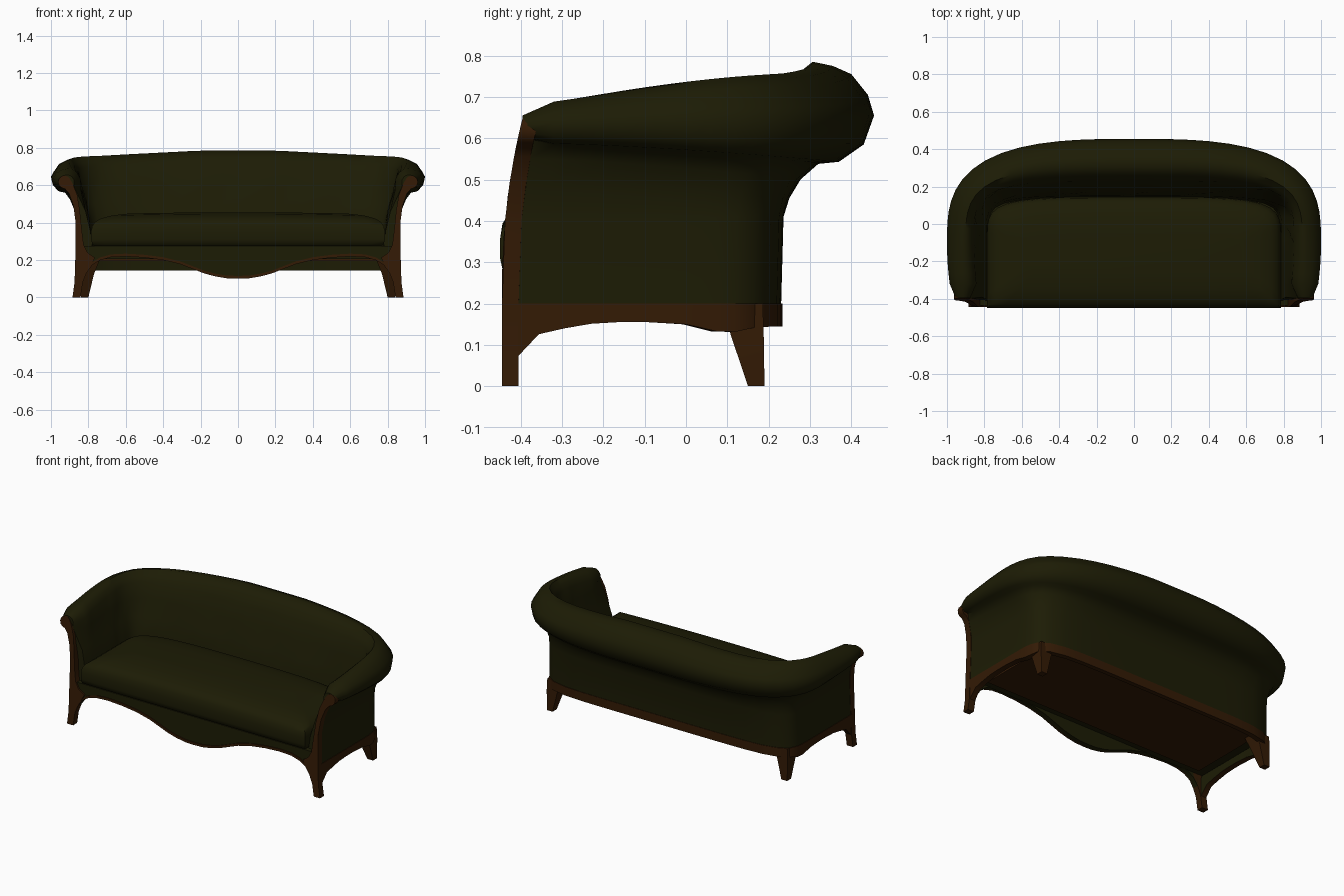
import bpy, bmesh, math

cube = bpy.data.objects.get("Cube")
if cube:
    bpy.data.objects.remove(cube, do_unlink=True)


def material(name, rgb):
    m = bpy.data.materials.new(name)
    m.use_nodes = True
    m.diffuse_color = (*rgb, 1)
    bsdf = next(n for n in m.node_tree.nodes if n.type == 'BSDF_PRINCIPLED')
    bsdf.inputs["Base Color"].default_value = (*rgb, 1)
    bsdf.inputs["Roughness"].default_value = 0.8
    return m


GREEN = material("olive upholstery", (0.0120, 0.0115, 0.0015))
BROWN = material("dark walnut", (0.033, 0.0105, 0.0015))
YC = -0.1      # depth at which the rounded back corners begin
SIDE, CORNER = 5, 16


def build(name, verts, faces, mat, angle=40):
    bm = bmesh.new()
    vs = [bm.verts.new(v) for v in verts]
    for f in faces:
        bm.faces.new([vs[i] for i in f])
    bmesh.ops.recalc_face_normals(bm, faces=bm.faces)
    me = bpy.data.meshes.new(name)
    bm.to_mesh(me)
    bm.free()
    me.materials.append(mat)
    ob = bpy.data.objects.new(name, me)
    bpy.context.scene.collection.objects.link(ob)
    bpy.ops.object.select_all(action='DESELECT')
    ob.select_set(True)
    bpy.context.view_layer.objects.active = ob
    bpy.ops.object.shade_smooth_by_angle(angle=math.radians(angle))
    return ob


def u_curve(w, front, back, n):
    """Plan outline: straight sides and a superellipse back, left to right."""
    half = [(w, front + (YC - front) * k / SIDE) for k in range(SIDE)]
    for k in range(CORNER + 1):
        a = math.pi / 2 * k / CORNER
        c, s = max(math.cos(a), 0), math.sin(a)
        r = (c ** n + s ** n) ** (-1 / n)
        half.append((w * c * r, YC + (back - YC) * s * r))
    return half + [(-x, y) for x, y in reversed(half[:-1])]


def loft(rings, wrap_rings=False, wrap_points=False):
    m, n = len(rings), len(rings[0])
    verts = [p for r in rings for p in r]
    faces = []
    for i in range(m if wrap_rings else m - 1):
        for j in range(n if wrap_points else n - 1):
            a, b, k = i * n, (i + 1) % m * n, (j + 1) % n
            faces.append((a + j, a + k, b + k, b + j))
    return verts, faces


def end_caps(m, n):
    return [tuple(i * n for i in range(m)), tuple(i * n + n - 1 for i in range(m))]


def prism(name, outline, y0, y1, mat, lean=lambda z: 0):
    n = len(outline)
    verts = [(x, y + lean(z), z) for y in (y0, y1) for x, z in outline]
    faces = [tuple(range(n)), tuple(range(n, 2 * n))]
    faces += [(i, (i + 1) % n, n + (i + 1) % n, n + i) for i in range(n)]
    return build(name, verts, faces, mat)


def lerp_table(table, v):
    for (a, p), (b, q) in zip(table, table[1:]):
        if v <= b:
            return p + (q - p) * max(0, (v - a) / (b - a))
    return table[-1][1]


# Upholstered back and arms: half width, back depth, squareness, front z, back z
profile = [
    (.868, .230, 7, .19, .19), (.866, .236, 7, .40, .41), (.875, .25, 6, .48, .455),
    (.90, .277, 5, .55, .50), (.93, .32, 4, .585, .538), (.965, .37, 3.4, .588, .543),
    (.99, .43, 3.1, .605, .585), (1.0, .455, 3.0, .635, .655), (.985, .44, 3.0, .66, .705),
    (.96, .40, 3.1, .674, .755), (.925, .355, 3.3, .68, .775), (.90, .307, 3.5, .675, .785),
    (.875, .265, 3.9, .66, .752), (.855, .23, 4.3, .625, .70), (.84, .203, 4.8, .57, .60),
    (.815, .17, 5, .46, .50), (.79, .15, 5.5, .36, .40), (.775, .135, 6, .24, .24)]
rings = []
for row, (w, back, n, zf, zb) in enumerate(profile):
    front = -.41 + .035 * min(1, max(0, (zf - .3) / .3))
    plan = u_curve(w, front, back, n)
    crown = .028 if zb > .7 else 0      # top line falls off toward the corners
    ring = []
    for i, (x, y) in enumerate(plan):
        t = (y - front) / (back - front)
        ease = t ** 1.5 if zb < zf else 1 - max(0, 1 - t) ** 1.5
        # shallow tufting on the inner faces
        if row in (14, 15) and 4 < i < len(plan) - 5:
            d = .008 * math.sin(i * math.pi / 2 + row * math.pi)
            x, y = x * (1 + d), y + d
        # arm rolls draw in toward the front
        if zf > .58 and y < YC:
            x *= 1 - .022 * ((YC - y) / .27) ** 2
        drop = crown * min(1, max(0, (abs(x) - .2) / .55)) * t
        ring.append((x, y, zf + (zb - zf) * ease - drop))
    # rounded front ends of the arm rolls
    if zf > .56:
        for end, s in ((0, 1), (-1, -1)):
            x, y, z = ring[end]
            ring[end] = (x + (s * .925 - x) * .45, y - .02, z + (.625 - z) * .45)
    rings.append(ring)
verts, faces = loft(rings, wrap_rings=True)
build("back_and_arms", verts, faces + end_caps(len(rings), len(rings[0])), GREEN, 60)

# Wooden base rail, arched along the sides, with an upholstered inner face
arch = [(-.43, .05), (-.405, .07), (-.39, .105), (-.36, .125), (-.25, .15), (-.13, .157),
        (0, .15), (.1, .127), (.17, .143), (.23, .145)]
outer, inner = u_curve(.871, -.42, .233, 7), u_curve(.835, -.42, .205, 7)
rail = [[(x, y, .2) for x, y in outer],
        [(x, y, lerp_table(arch, y)) for x, y in outer],
        [(x, y, lerp_table(arch, v)) for (x, y), (u, v) in zip(inner, outer)],
        [(x, y, .2) for x, y in inner]]
verts, faces = loft(rail, wrap_rings=True)
base = build("base_rail", verts, faces + end_caps(4, len(outer)), BROWN)
base.data.materials.append(GREEN)
span = len(outer) - 1
for poly in base.data.polygons:
    if 2 * span <= poly.index < 3 * span:
        poly.material_index = 1

# Seat deck and the smaller wooden board beneath it
for name, w, front, back, z0, z1, mat in (
        ("seat_deck", .85, -.41, .215, .205, .275, GREEN),
        ("underside_board", .78, -.36, .18, .195, .21, BROWN)):
    plan = u_curve(w, front, back, 7)
    verts, faces = loft([[(x, y, z) for x, y in plan] for z in (z0, z1)], wrap_points=True)
    n = len(plan)
    build(name, verts, faces + [tuple(range(n)), tuple(range(n, 2 * n))], mat)

# Seat cushion with a crowned top: inset and height of each layer
layers = [(.03, .27), (.006, .283), (0, .31), (0, .355), (.006, .382), (.02, .402),
          (.05, .420), (.11, .435), (.2, .443)]
rings = []
for inset, z in layers:
    plan = u_curve(.785 - inset, -.45 + inset, .145 - inset, 4.6)
    for s in range(1, 20):      # close the front edge
        plan.append(((.785 - inset) * (s / 10 - 1), -.45 + inset))
    rings.append([(x, y, z + (.012 * (1 - (x / .78) ** 2) if z > .38 else 0))
                  for x, y in plan])
verts, faces = loft(rings, wrap_points=True)
n = len(rings[0])
faces += [tuple(range(n)), tuple(range(n * (len(rings) - 1), n * len(rings)))]
build("seat_cushion", verts, faces, GREEN, 60)

# Serpentine front apron with a wooden edge
wave = [(0, .10), (.06, .102), (.12, .112), (.18, .128), (.25, .155), (.31, .178), (.4, .2),
        (.5, .213), (.6, .219), (.68, .215), (.74, .198), (.78, .172), (.81, .13)]
lower = [(-x, z) for x, z in reversed(wave[1:])] + wave
prism("front_apron", lower + [(.83, .275), (-.83, .275)], -.436, -.405, GREEN)
prism("apron_edge", lower + [(x, z + .015) for x, z in reversed(lower)], -.442, -.432, BROWN)

# Front posts: foot, upright and scroll in one piece
scroll = [(.928 + .034 * math.cos(a), .617 + .034 * math.sin(a))
          for a in (math.radians(-60 + 30 * k) for k in range(8))]
post = [(.842, 0), (.885, 0), (.874, .08), (.87, .2), (.868, .4), (.88, .49), (.903, .555),
        (.925, .58)] + scroll + [(.882, .605), (.86, .55), (.845, .46), (.835, .36),
        (.825, .28), (.805, .24), (.765, .212), (.785, .172), (.81, .13), (.83, .08)]
for side, s in (("left", 1), ("right", -1)):
    prism(side + "_front_post", [(s * x, z) for x, z in post], -.445, -.405, BROWN,
          lambda z: .045 * max(0, (z - .25) / .38) ** 2)

    # Tapered back legs at the rear corners
    sections = [(.80, .84, .15, .19, 0), (.77, .843, .108, .188, .125), (.74, .84, .09, .186, .2)]
    layers = [[(s * a, c, z), (s * b, c, z), (s * b, d, z), (s * a, d, z)]
              for a, b, c, d, z in sections]
    verts, faces = loft(layers, wrap_points=True)
    build(side + "_back_leg", verts, faces + [(0, 1, 2, 3), (8, 9, 10, 11)], BROWN)
